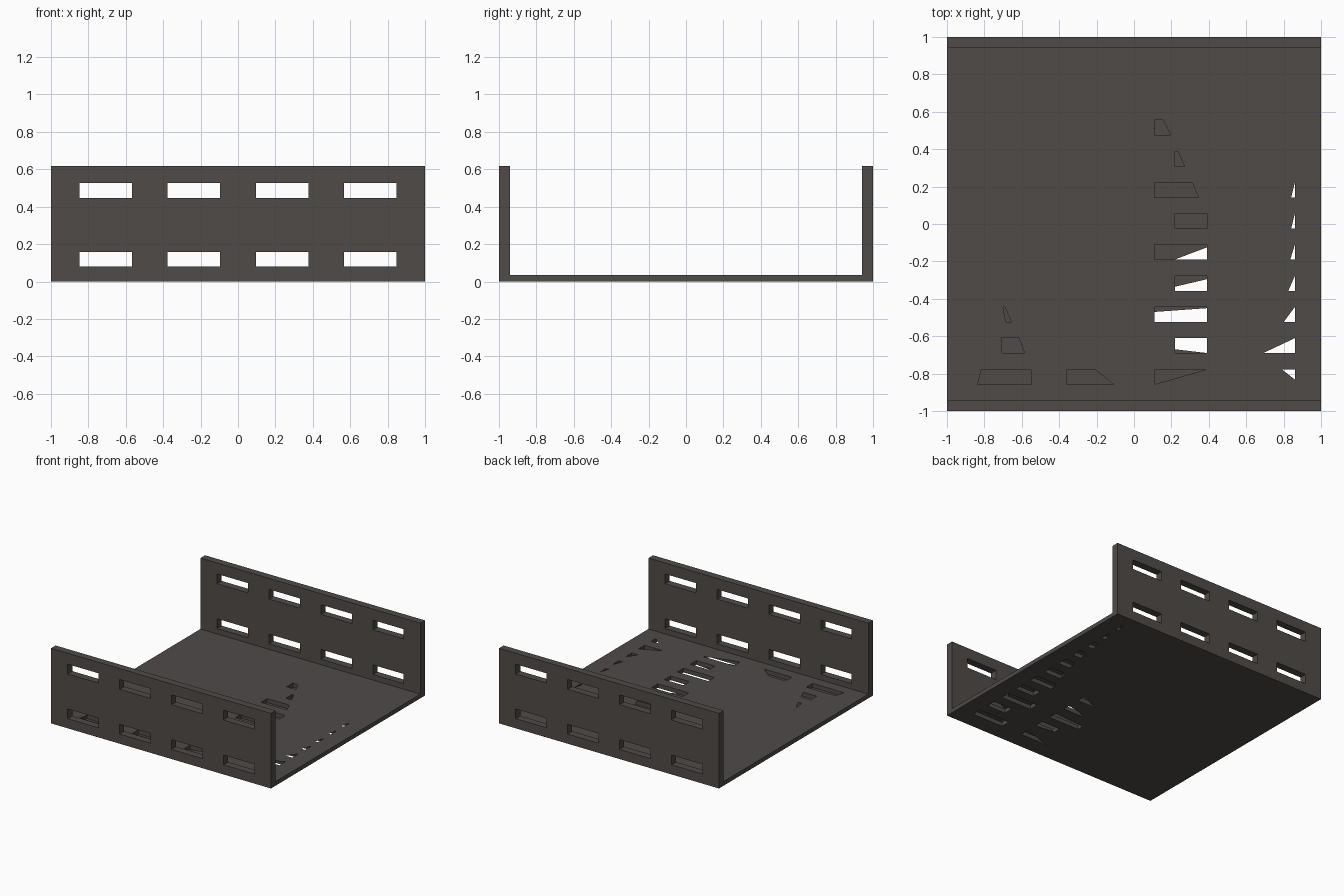
import bpy, bmesh
from mathutils import Vector
from mathutils.geometry import delaunay_2d_cdt

if "Cube" in bpy.data.objects:
    bpy.data.objects.remove(bpy.data.objects["Cube"])

steel = bpy.data.materials.new("dark grey steel")
steel.diffuse_color = (0.08, 0.07, 0.066, 1)
steel.use_nodes = True
steel.node_tree.nodes["Principled BSDF"].inputs["Base Color"].default_value = steel.diffuse_color


def rect(x0, x1, y0, y1):
    return [(x0, y0), (x1, y0), (x1, y1), (x0, y1)]


def inside(p, poly):
    n, hit = len(poly), False
    for i in range(n):
        (ax, ay), (bx, by) = poly[i], poly[(i + 1) % n]
        if (ay > p[1]) != (by > p[1]) and p[0] < (bx - ax) * (p[1] - ay) / (by - ay) + ax:
            hit = not hit
    return hit


def sheet(bm, outline, holes, place, up):
    """Flat face with openings."""
    pts, edges = [], []
    for loop in [outline] + holes:
        s, n = len(pts), len(loop)
        pts += [Vector(p) for p in loop]
        edges += [(s + i, s + (i + 1) % n) for i in range(n)]
    vs, _, fs, *_ = delaunay_2d_cdt(pts, edges, [], 0, 1e-5)
    bv = [bm.verts.new(place(v[0], v[1])) for v in vs]
    for f in fs:
        c = sum((vs[i] for i in f), Vector((0, 0))) / len(f)
        if not any(inside(c, h) for h in holes):
            face = bm.faces.new([bv[i] for i in f])
            face.normal_update()
            if face.normal.dot(up) < 0:
                face.normal_flip()


def rim(bm, loop, lo, hi, outward):
    """Edge faces joining the two sheets."""
    mid = sum((Vector(lo(*p)) + Vector(hi(*p)) for p in loop), Vector()) / (2 * len(loop))
    for i, p in enumerate(loop):
        q = loop[(i + 1) % len(loop)]
        f = bm.faces.new([bm.verts.new(c) for c in (lo(*p), lo(*q), hi(*q), hi(*p))])
        f.normal_update()
        if (f.normal.dot(f.calc_center_median() - mid) > 0) != outward:
            f.normal_flip()


def panel(name, outline, slots, low_holes, high_holes, lo, hi):
    bm = bmesh.new()
    up = (Vector(hi(0, 0)) - Vector(lo(0, 0))).normalized()
    sheet(bm, outline, low_holes, lo, -up)
    sheet(bm, outline, high_holes, hi, up)
    rim(bm, outline, lo, hi, True)
    for s in slots:
        rim(bm, s, lo, hi, False)
    bmesh.ops.remove_doubles(bm, verts=bm.verts, dist=1e-5)
    me = bpy.data.meshes.new(name)
    bm.to_mesh(me)
    bm.free()
    me.materials.append(steel)
    bpy.context.collection.objects.link(bpy.data.objects.new(name, me))


# Side walls with two rows of four slots
wall_slots = [rect(x - 0.14, x + 0.14, z, z + 0.08)
              for x in (-0.708, -0.236, 0.236, 0.708) for z in (0.079, 0.447)]
for name, y in (("front_wall", -1.0), ("back_wall", 0.94)):
    panel(name, rect(-1, 1, 0, 0.617), wall_slots, wall_slots, wall_slots,
          lambda x, z, y=y: (x, y, z), lambda x, z, y=y: (x, y + 0.06, z))


# Floor slots: alternating long and short rows, right ends aligned
def row(k):
    y = -0.857 + 0.1665 * k
    return y, y + 0.08


def slot(k, right):
    return rect(right - (0.17 if k % 2 else 0.28), right, *row(k))


floor_slots = [slot(k, r) for k in range(11) for r in (-0.55, -0.08, 0.39, 0.86)]


# Partial openings: row, lower left, lower right, upper left, upper right
def trapezoid(k, a, b, c, d):
    y0, y1 = row(k)
    pts = [(a, y0), (b, y0), (d, y1), (c, y1)]
    return [p for i, p in enumerate(pts) if p != pts[i - 1]]


top_holes = [trapezoid(*t) for t in (
    (0, -0.835, -0.55, -0.815, -0.55), (1, -0.705, -0.585, -0.71, -0.615),
    (2, -0.685, -0.655, -0.70, -0.69), (0, -0.36, -0.11, -0.36, -0.21),
    (0, 0.11, 0.11, 0.11, 0.39), (6, 0.11, 0.345, 0.11, 0.31),
    (7, 0.22, 0.27, 0.22, 0.235), (8, 0.11, 0.195, 0.11, 0.155),
    (1, 0.69, 0.86, 0.86, 0.86), (2, 0.80, 0.86, 0.86, 0.86),
    (3, 0.825, 0.86, 0.86, 0.86), (4, 0.835, 0.86, 0.86, 0.86),
    (5, 0.84, 0.86, 0.86, 0.86), (6, 0.84, 0.86, 0.86, 0.86))]
top_holes += [slot(k, 0.39) for k in range(1, 6)]
top_holes.append([(0.79, -0.777), (0.86, -0.832), (0.86, -0.777)])

bottom_holes = [slot(k, 0.86) for k in range(4)]
bottom_holes += [trapezoid(k, a, 0.86, a + 0.02, 0.86) for k, a in
                 ((4, 0.65), (5, 0.70), (6, 0.75), (7, 0.78), (8, 0.80), (9, 0.82), (10, 0.83))]
bottom_holes += [
    [(0.13, -0.857), (0.39, -0.857), (0.39, -0.785)],
    [(0.22, -0.67), (0.39, -0.69), (0.39, -0.61), (0.22, -0.61)],
    [(0.11, -0.524), (0.39, -0.524), (0.39, -0.45), (0.11, -0.47)],
    [(0.22, -0.3575), (0.39, -0.3575), (0.39, -0.295), (0.22, -0.335)],
    [(0.215, -0.191), (0.39, -0.191), (0.39, -0.125)]]

panel("floor_plate", rect(-1, 1, -0.94, 0.94), floor_slots, bottom_holes, top_holes,
      lambda x, y: (x, y, 0.0), lambda x, y: (x, y, 0.034))
